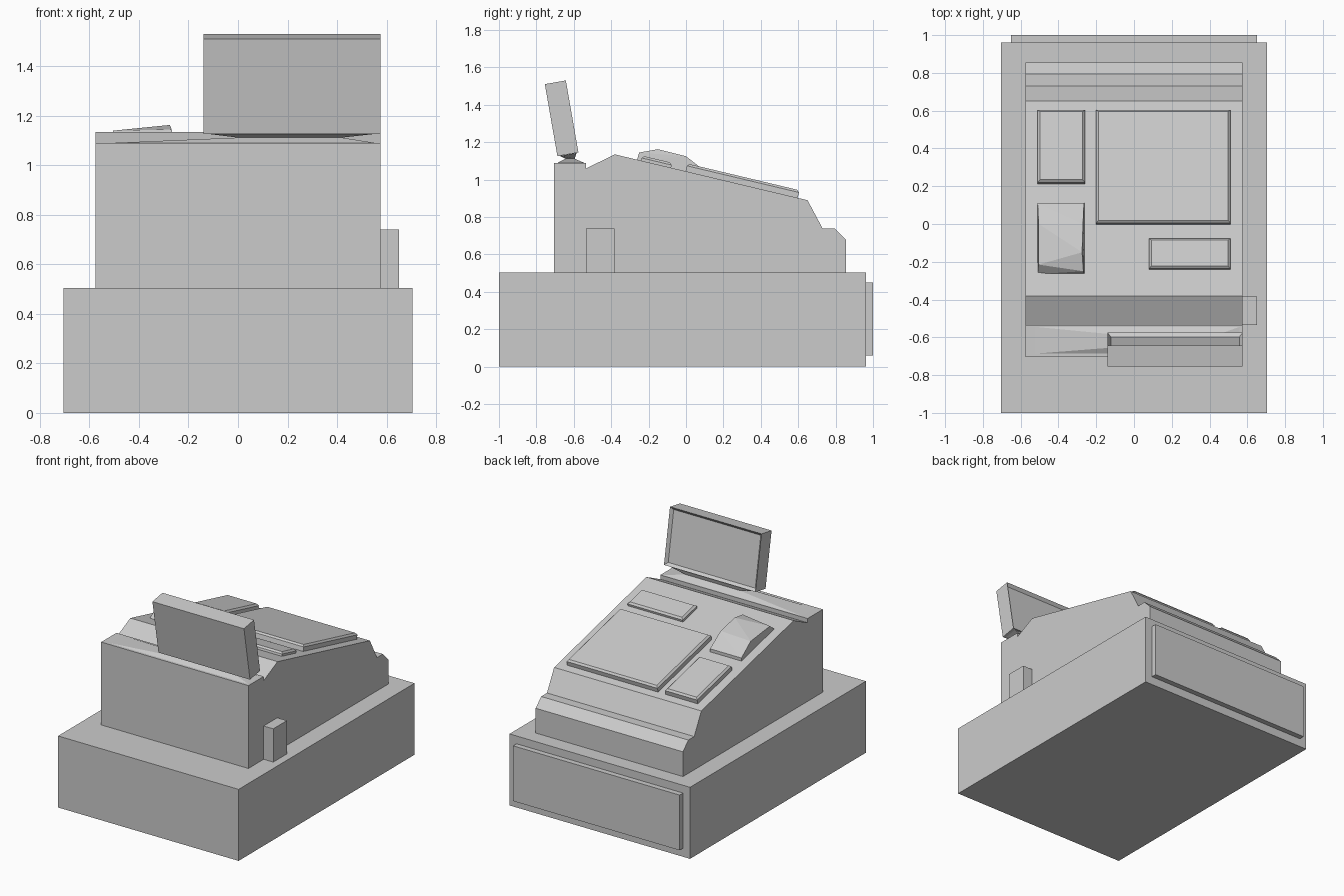
import bpy, bmesh, math
from mathutils import Vector, Matrix
from itertools import product

if "Cube" in bpy.data.objects:
    bpy.data.objects.remove(bpy.data.objects["Cube"])


def finish(name, bm):
    bmesh.ops.recalc_face_normals(bm, faces=bm.faces[:])
    mesh = bpy.data.meshes.new(name)
    bm.to_mesh(mesh)
    bm.free()
    obj = bpy.data.objects.new(name, mesh)
    bpy.context.collection.objects.link(obj)
    return obj


def hull(name, points):
    bm = bmesh.new()
    verts = [bm.verts.new(p) for p in points]
    bmesh.ops.convex_hull(bm, input=verts)
    bmesh.ops.dissolve_limit(bm, angle_limit=0.01, verts=bm.verts[:], edges=bm.edges[:])
    return finish(name, bm)


def box(name, x, y, z):
    return hull(name, product(x, y, z))


def rect(x0, x1, y0, y1, z):
    return [(x, y, z) for x in (x0, x1) for y in (y0, y1)]


def slope_z(y):
    return 1.135 - 0.238 * (y + 0.38)


NORMAL = Vector((0, 0.238, 1)).normalized()


def panel(name, x0, x1, y0, y1, height, chamfer=0.012):
    """Chamfered plate lying on the sloping top."""
    points = []
    for inset, lift in ((0, -0.01), (0, height - chamfer), (chamfer, height)):
        for x, y in product((x0 + inset, x1 - inset), (y0 + inset, y1 - inset)):
            points.append(Vector((x, y, slope_z(y))) + NORMAL * lift)
    return hull(name, points)


# Cash drawer housing, drawer front and side card slot
box("drawer_housing", (-0.705, 0.705), (-1.0, 0.962), (0, 0.505))
box("drawer_front", (-0.65, 0.65), (0.962, 1.0), (0.06, 0.45))
box("side_reader", (0.575, 0.65), (-0.535, -0.383), (0.505, 0.74))

# Register body, extruded side profile
profile = [(-0.705, 0.505), (-0.705, 1.09), (-0.535, 1.09), (-0.535, 1.06),
           (-0.38, 1.135), (0.65, 0.89), (0.73, 0.74), (0.795, 0.74),
           (0.855, 0.68), (0.855, 0.505)]
bm = bmesh.new()
face = bm.faces.new([bm.verts.new((-0.575, y, z)) for y, z in profile])
ext = bmesh.ops.extrude_face_region(bm, geom=[face])
bmesh.ops.translate(bm, vec=(1.15, 0, 0),
                    verts=[v for v in ext["geom"] if isinstance(v, bmesh.types.BMVert)])
finish("register_body", bm)

# Plates on the slope
panel("main_keypad", -0.20, 0.51, -0.002, 0.597, 0.042)
panel("side_keypad", -0.51, -0.26, 0.213, 0.597, 0.042)
panel("small_screen", 0.08, 0.51, -0.24, -0.08, 0.027)

# Receipt printer cover, twisted wedge
cover = [(x, y, slope_z(y) - 0.01) for x in (-0.51, -0.262) for y in (-0.265, 0.11)]
cover += [(-0.51, 0.11, 1.04), (-0.265, 0.11, 1.04),
          (-0.505, 0.0, 1.115), (-0.27, 0.0, 1.125),
          (-0.505, -0.215, 1.14), (-0.275, -0.15, 1.163), (-0.268, -0.25, 1.145)]
hull("printer_cover", cover)

# Display stand: two shallow tapers meeting at a neck
neck = rect(0.0, 0.42, -0.645, -0.595, 1.112)
hull("display_stand", rect(-0.57, 0.57, -0.69, -0.54, 1.088) + neck)
hull("display_neck", neck + [(x, y, z) for x in (-0.12, 0.555)
                             for y, z in ((-0.675, 1.127), (-0.585, 1.143))])

# Tilted display with recessed screen on its operator side
bm = bmesh.new()
bmesh.ops.create_cube(bm, size=1, matrix=Matrix.Diagonal((0.715, 0.114, 0.391, 1)))
bm.normal_update()
screen = [f for f in bm.faces if f.normal.y > 0.9]
bmesh.ops.inset_region(bm, faces=screen, thickness=0.025, depth=0)
bmesh.ops.translate(bm, vec=(0, -0.02, 0), verts=screen[0].verts[:])
display = finish("customer_display", bm)
display.rotation_euler.x = math.radians(9.9)
display.location = (0.2175, -0.665, 1.328)
